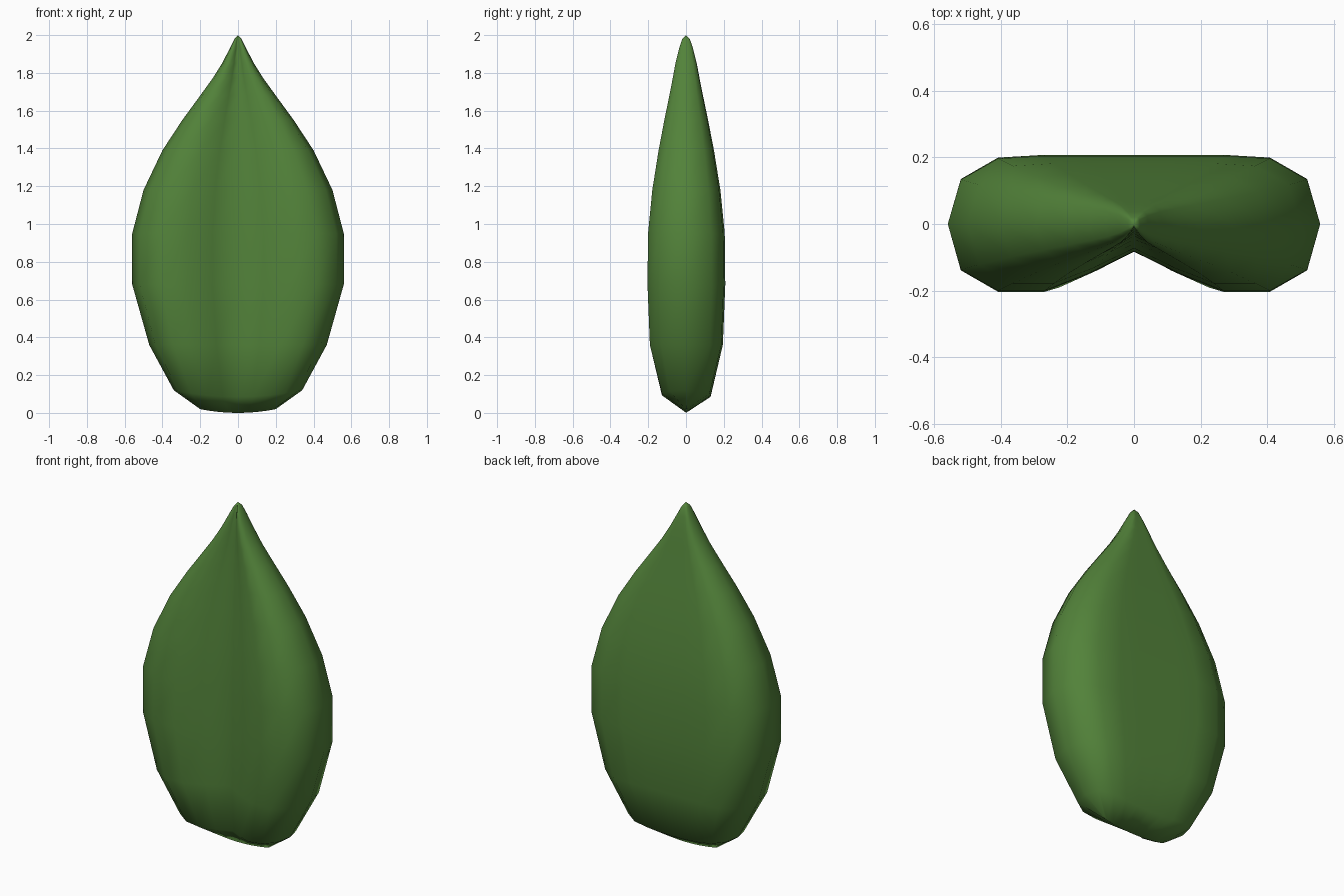
import bpy
import bmesh

cube = bpy.data.objects.get("Cube")
if cube:
    bpy.data.objects.remove(cube, do_unlink=True)

# Leaf green
green = bpy.data.materials.new("leaf_green")
green.use_nodes = True
color = (0.085, 0.225, 0.042, 1)
green.diffuse_color = color
green.node_tree.nodes["Principled BSDF"].inputs["Base Color"].default_value = color

# Half cross-section, from the front groove round the side to the flat back
half = [(0, -0.4), (0.24, -0.72), (0.48, -0.98), (0.73, -0.98), (0.93, -0.67),
        (1, 0), (0.93, 0.65), (0.73, 0.96), (0.48, 1), (0.24, 1), (0, 1)]
section = half + [(-x, y) for x, y in half[-2:0:-1]]

# Rings up the leaf: height, half width, half depth, rise towards the sides
rings = [(0.0, 0.2, 0.0, 0.02), (0.085, 0.34, 0.13, 0.035),
         (0.36, 0.47, 0.195, 0), (0.68, 0.56, 0.208, 0),
         (0.95, 0.56, 0.205, 0), (1.18, 0.5, 0.182, 0),
         (1.39, 0.4, 0.148, 0), (1.55, 0.295, 0.117, 0),
         (1.68, 0.2, 0.09, 0), (1.77, 0.135, 0.072, 0),
         (1.85, 0.085, 0.057, 0), (1.93, 0.043, 0.037, 0),
         (1.98, 0.018, 0.02, 0)]

bm = bmesh.new()
loops = [[bm.verts.new((x * w, y * d, z + rise * x * x)) for x, y in section]
         for z, w, d, rise in rings]
count = len(section)
for low, high in zip(loops, loops[1:]):
    for i in range(count):
        j = (i + 1) % count
        bm.faces.new((low[i], low[j], high[j], high[i]))

# Pointed tip
tip = bm.verts.new((0, 0, 2))
for i in range(count):
    bm.faces.new((loops[-1][i], loops[-1][(i + 1) % count], tip))

# Weld the bottom ring into a seam
bmesh.ops.remove_doubles(bm, verts=bm.verts[:], dist=0.0005)
bmesh.ops.recalc_face_normals(bm, faces=bm.faces[:])
for face in bm.faces:
    face.smooth = True

mesh = bpy.data.meshes.new("leaf")
bm.to_mesh(mesh)
bm.free()
mesh.materials.append(green)
leaf = bpy.data.objects.new("leaf", mesh)
bpy.context.collection.objects.link(leaf)
